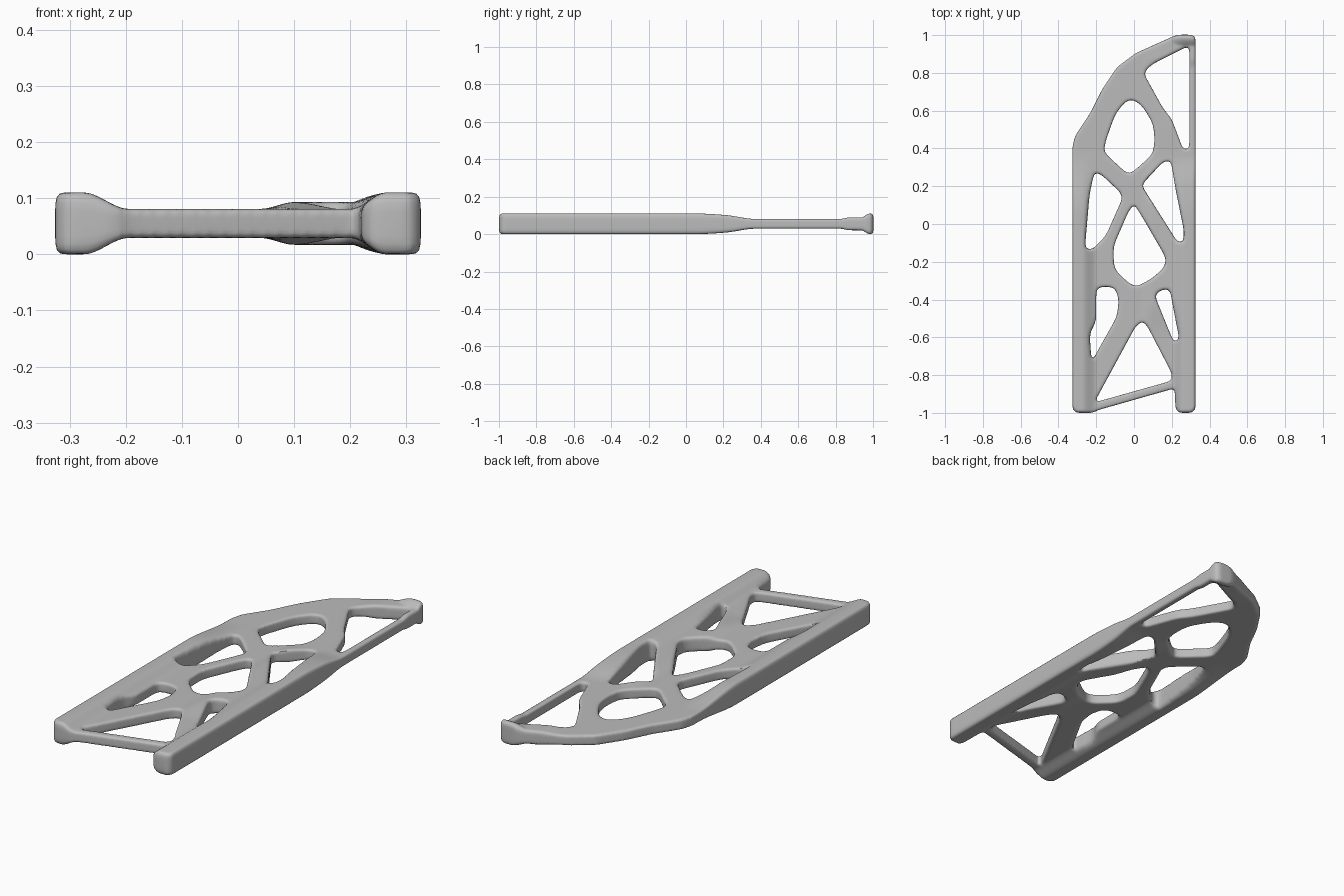
import bpy
import math
from mathutils import Vector

MID_Z = 0.055      # middle plane of the panel
WEB_HALF = 0.026   # half thickness of the thin web
RAIL_HALF = 0.055  # half thickness of the rails

start_cube = bpy.data.objects.get("Cube")
if start_cube:
    bpy.data.objects.remove(start_cube, do_unlink=True)

grey = bpy.data.materials.new("plain grey")
grey.use_nodes = True
colour = (0.5, 0.5, 0.5, 1)
grey.diffuse_color = colour
grey.node_tree.nodes["Principled BSDF"].inputs["Base Color"].default_value = colour


def smoothstep(low, high, value):
    t = min(max((value - low) / (high - low), 0), 1)
    return t * t * (3 - 2 * t)


def add_loop(curve, corners, radius, steps=5):
    """Closed spline with rounded corners; corners are in hundredths."""
    pts = [Vector(c) / 100 for c in corners]
    path = []
    for i, p in enumerate(pts):
        before = pts[i - 1] - p
        after = pts[(i + 1) % len(pts)] - p
        a = p + before.normalized() * min(radius, before.length * 0.4)
        b = p + after.normalized() * min(radius, after.length * 0.4)
        for k in range(steps):
            t = k / (steps - 1)
            path.append(a * (1 - t) ** 2 + p * 2 * t * (1 - t) + b * t * t)
    spline = curve.splines.new('POLY')
    spline.points.add(len(path) - 1)
    for point, co in zip(spline.points, path):
        point.co = (co.x, co.y, 0, 1)
    spline.use_cyclic_u = True


def baked_mesh(obj):
    """Mesh of an object with its modifiers applied."""
    graph = bpy.context.evaluated_depsgraph_get()
    graph.update()
    return bpy.data.meshes.new_from_object(obj.evaluated_get(graph))


def half_thickness(x, y):
    """Thin web that swells into both side rails and the far corner."""
    half = WEB_HALF
    # right-hand struts are a little fuller
    fuller = smoothstep(0.04, 0.1, x) * smoothstep(-0.6, -0.4, y)
    half += 0.012 * fuller * (1 - smoothstep(0.2, 0.36, y))
    # side rails fade out past the middle
    rail = max(smoothstep(0.2, 0.265, x), smoothstep(0.195, 0.275, -x))
    rail *= 1 - smoothstep(0.05, 0.38, y)
    # raised corner at the back
    corner = smoothstep(0.92, 0.985, y) * smoothstep(0.15, 0.27, x)
    corner = max(corner, 0.3 * smoothstep(0.82, 0.88, y) * smoothstep(0.05, 0.15, x))
    return half + (RAIL_HALF - half) * max(rail, corner)


# Flat panel profile: outer edge
profile = bpy.data.curves.new("panel_profile", 'CURVE')
profile.dimensions = '2D'
profile.fill_mode = 'BOTH'
profile.extrude = WEB_HALF
add_loop(profile, [
    (-30.5, -100), (-32.6, -98), (-32.6, 41), (-31, 47), (-23, 59), (-17, 71),
    (-9, 83), (1, 90.5), (20, 99), (23, 100.2), (31, 100.2), (32.6, 98.5),
    (32.6, -98), (30.5, -100), (24, -100), (22, -98), (21.5, -87),
    (-19, -98.5), (-22, -100)], 0.02)

# Openings, from front to back
add_loop(profile, [(-21, -94.5), (20, -83), (20, -79), (7, -54), (4.5, -51.5),
                   (1, -54)], 0.03)
add_loop(profile, [(-22.5, -73), (-23.5, -58), (-20, -51.5), (-20, -34),
                   (-15, -33), (-10, -34), (-8, -40), (-9, -49)], 0.04)
add_loop(profile, [(11, -38), (14, -35), (19, -34.5), (20.5, -43),
                   (24, -61), (21, -62.5)], 0.035)
add_loop(profile, [(0, 10.5), (3, 6), (17, -18), (16, -23), (10, -28.5),
                   (2, -33), (-2, -32), (-10.5, -24), (-11, -12), (-3, 6.5)], 0.04)
add_loop(profile, [(-21, 27.5), (-17, 26), (-5.5, 15), (-15, -6.5),
                   (-22, -13.5), (-26, -13), (-23.5, 16)], 0.04)
add_loop(profile, [(4, 20.5), (8, 25), (15.5, 33), (19.5, 33.5), (22, 18.5),
                   (26.5, -4), (26, -9.5), (23, -9.5)], 0.03)
add_loop(profile, [(-1, 66), (4, 63), (10, 53.5), (11, 45), (10, 37), (0, 28),
                   (-3.5, 26.5), (-16, 38), (-15, 44), (-10, 58), (-5, 64.5)], 0.04)
add_loop(profile, [(5, 80), (9.5, 84.5), (29.3, 94.5), (29.3, 40), (26, 39.5),
                   (20, 55.5), (15.5, 61)], 0.03)

# Solid panel with softened edges
blank = bpy.data.objects.new("panel_blank", profile)
bpy.context.collection.objects.link(blank)
panel = bpy.data.objects.new("lattice_panel", baked_mesh(blank))
bpy.context.collection.objects.link(panel)
bpy.data.objects.remove(blank, do_unlink=True)

remesh = panel.modifiers.new("solid", 'REMESH')
remesh.mode = 'VOXEL'
remesh.voxel_size = 0.007
soften = panel.modifiers.new("soften", 'SMOOTH')
soften.factor = 0.5
soften.iterations = 6
solid = baked_mesh(panel)
panel.modifiers.clear()
panel.data = solid

# Swell the rails and the corner
for v in solid.vertices:
    swell = half_thickness(v.co.x, v.co.y) / WEB_HALF
    v.co.z = MID_Z + v.co.z * swell

solid.materials.clear()
solid.materials.append(grey)
bpy.ops.object.select_all(action='DESELECT')
panel.select_set(True)
bpy.context.view_layer.objects.active = panel
bpy.ops.object.shade_smooth_by_angle(angle=math.radians(40))
